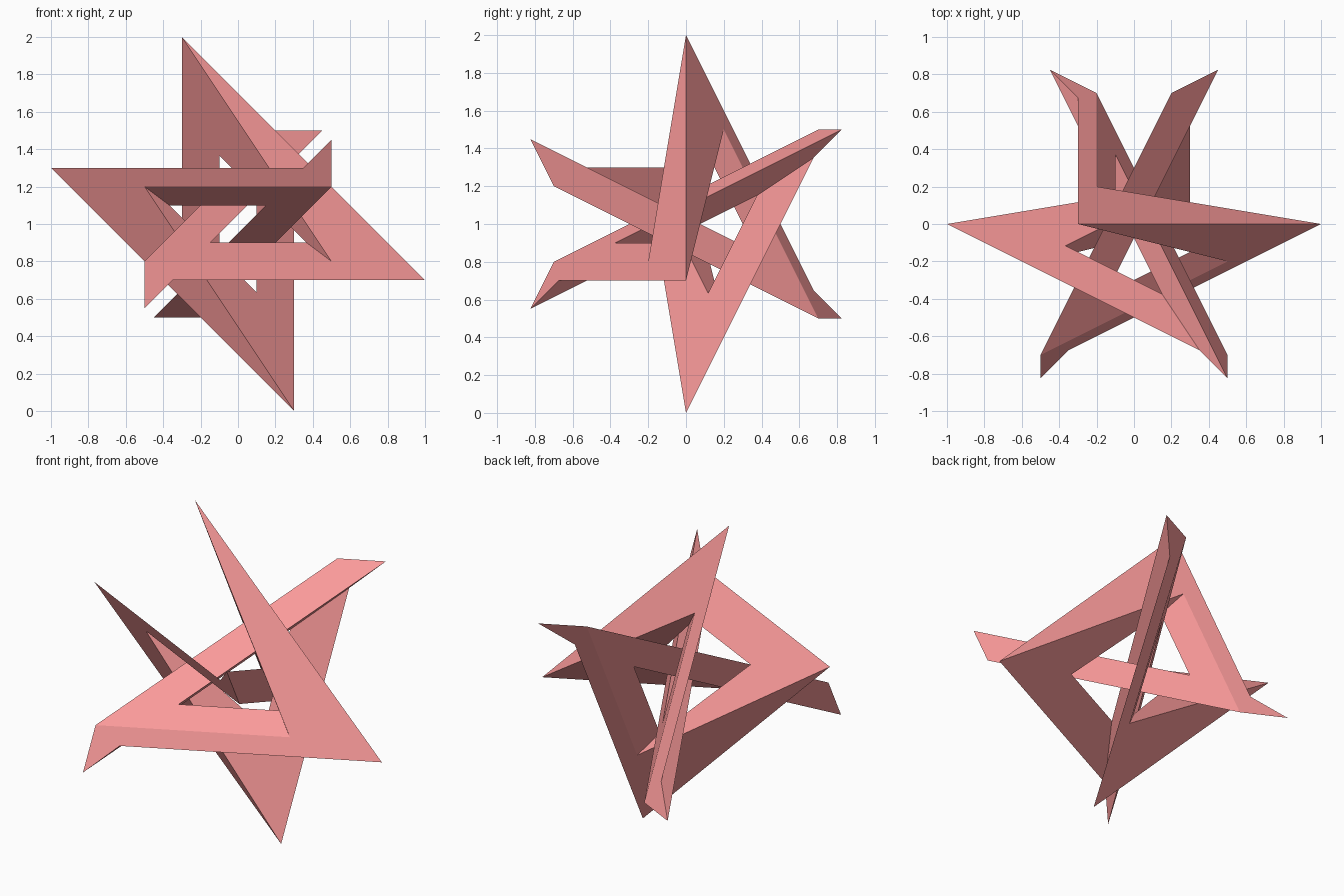
import bpy, bmesh
from mathutils import Vector

if "Cube" in bpy.data.objects:
    bpy.data.objects.remove(bpy.data.objects["Cube"])

pink = bpy.data.materials.new("pink")
pink.diffuse_color = (0.95, 0.32, 0.32, 1)
pink.use_nodes = True
pink.node_tree.nodes["Principled BSDF"].inputs["Base Color"].default_value = pink.diffuse_color

# Half-turn symmetries of the closed eight-beam knot
same = lambda x, y, z: (x, y, z)
turn_y = lambda x, y, z: (-x, y, -z)
swap = lambda x, y, z: (z, -y, x)
anti = lambda x, y, z: (-z, -y, -x)


def beam(name, points, turns):
    """Convex faceted beam, repeated by the given half-turns."""
    for i, turn in enumerate(turns):
        bm = bmesh.new()
        for p in points:
            bm.verts.new(Vector(turn(*p)) + Vector((0, 0, 1)))
        bmesh.ops.convex_hull(bm, input=bm.verts)
        loose = [v for v in bm.verts if not v.link_faces]
        bmesh.ops.delete(bm, geom=loose, context='VERTS')
        bmesh.ops.dissolve_limit(bm, angle_limit=0.01, verts=bm.verts, edges=bm.edges)
        bmesh.ops.recalc_face_normals(bm, faces=bm.faces)
        me = bpy.data.meshes.new(f"{name}_{i + 1}")
        bm.to_mesh(me)
        bm.free()
        me.materials.append(pink)
        ob = bpy.data.objects.new(me.name, me)
        bpy.context.collection.objects.link(ob)


# Corner where a diagonal beam meets a side beam: tip, outer and inner edge
corner = [(1, 0, -0.3), (0.5, -0.2, -0.2), (1.1 / 3, -0.35 / 3, -0.1)]

# Diagonal beams in the front plane
beam("diagonal_beam", corner + [swap(*p) for p in corner], [same, turn_y])

# Triangular side beams from the diagonal tips to the front and back points
side_end = [(-0.35, -0.675, -0.3), (-0.25, -0.575, -0.2), (-0.15, -0.375, -0.1)]
beam("side_beam", corner + side_end, [same, turn_y, swap, anti])

# Triangular beams passing through the middle from front to back
half = [(-0.5, -0.825, -0.45), (-0.5, -0.7, -0.2), (-0.25, -0.575, -0.2)]
beam("cross_beam", half + [anti(*p) for p in half], [same, turn_y])
